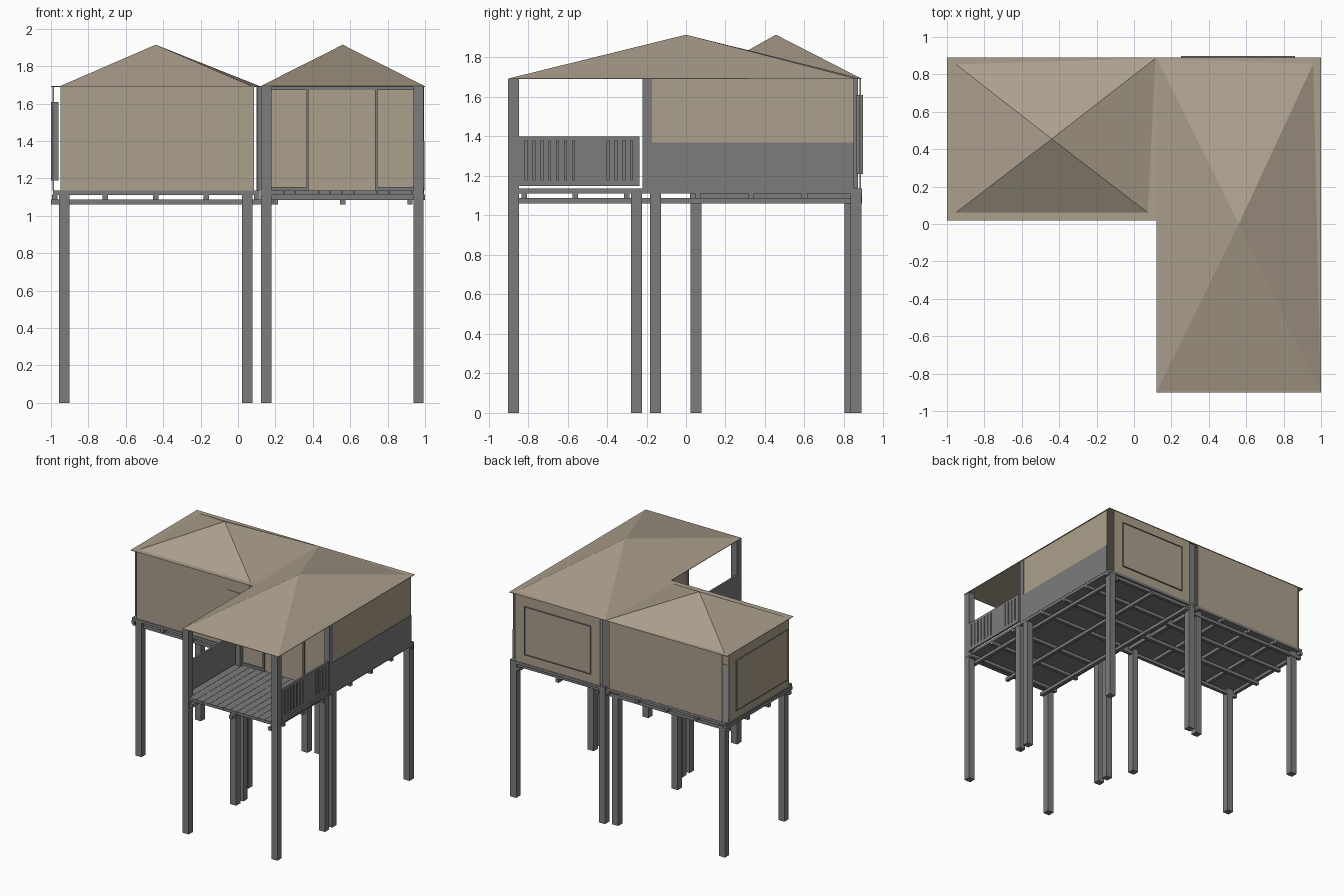
import bpy, bmesh

cube = bpy.data.objects.get("Cube")
if cube:
    bpy.data.objects.remove(cube, do_unlink=True)


def material(name, rgb):
    m = bpy.data.materials.new(name)
    m.use_nodes = True
    m.diffuse_color = (*rgb, 1)
    m.node_tree.nodes["Principled BSDF"].inputs["Base Color"].default_value = (*rgb, 1)
    return m


TAN = material("tan_boards", (0.415, 0.35, 0.265))
GREY = material("weathered_grey", (0.2, 0.2, 0.2))


def finish(bm, name, mat):
    bmesh.ops.recalc_face_normals(bm, faces=bm.faces)
    mesh = bpy.data.meshes.new(name)
    bm.to_mesh(mesh)
    bm.free()
    mesh.materials.append(mat)
    ob = bpy.data.objects.new(name, mesh)
    bpy.context.collection.objects.link(ob)
    return ob


def boxes(name, mat, spans):
    """One object of boxes, each given as (x0, x1), (y0, y1), (z0, z1)."""
    bm = bmesh.new()
    for span in spans:
        for v in bmesh.ops.create_cube(bm, size=1)["verts"]:
            v.co = [(a + b) / 2 + c * (b - a) for c, (a, b) in zip(v.co, span)]
    return finish(bm, name, mat)


def around(c, w):
    return (c - w / 2, c + w / 2)


def pyramid(name, corners, z, apex):
    bm = bmesh.new()
    base = [bm.verts.new((x, y, z)) for x, y in corners]
    top = bm.verts.new(apex)
    bm.faces.new(base)
    for i in range(4):
        bm.faces.new((base[i], base[(i + 1) % 4], top))
    return finish(bm, name, TAN)


def border(axis, plane, side, zs, t=0.006):
    """Four thin bars framing a panel on a wall facing the given axis."""
    parts = []
    for a, z in ((side, (zs[0], zs[0] + t)), (side, (zs[1] - t, zs[1])),
                 ((side[0], side[0] + t), zs), ((side[1] - t, side[1]), zs)):
        parts.append((plane, a, z) if axis == "x" else (a, plane, z))
    return parts


FLOOR, EAVE, PEAK = 1.135, 1.69, 1.915
W, T = 0.056, 0.008


def room(name, xs, ys, inner_x, inner_y):
    """Four thin walls that stop short of the open corners."""
    z = (FLOOR, EAVE)
    boxes(name, TAN, [((xs[0], xs[0] + T), inner_y, z), ((xs[1] - T, xs[1]), inner_y, z),
                      (inner_x, (ys[0], ys[0] + T), z), (inner_x, (ys[1] - T, ys[1]), z)])


# Stilts
low = [(x, y) for x in (-0.93, 0.05) for y in (0.05, 0.83)]
low += [(x, y) for x in (0.15, 0.965) for y in (-0.25, -0.155, 0.86)]
boxes("stilts", GREY, [(around(x, W), around(y, W), (0, 1.12)) for x, y in low])
boxes("porch_posts", GREY, [(around(x, W), around(-0.873, W), (0, EAVE)) for x in (0.15, 0.965)])

# Floors
boxes("left_floor", GREY, [((-0.99, 0.115), (0.022, 0.888), (1.112, FLOOR))])
boxes("right_floor", GREY, [((0.12, 0.995), (-0.2, 0.89), (1.112, FLOOR))])
planks, pw = 14, 0.875 / 14
boxes("porch_planks", GREY, [((0.12 + i * pw, 0.118 + (i + 1) * pw), (-0.9, -0.2), (1.118, FLOOR))
                             for i in range(planks)])
boxes("porch_underlay", GREY, [((0.12, 0.995), (-0.9, -0.2), (1.112, 1.12))])

# Beams and joists under the floors
J = 0.028
boxes("left_beams", GREY, [((-1, 0.21), around(y, J), (1.06, 1.087)) for y in (0.06, 0.33, 0.6, 0.85)])
boxes("left_joists", GREY, [(around(-0.98 + 0.27 * i, J), (0.02, 0.89), (1.086, 1.114)) for i in range(5)])
boxes("right_beams", GREY, [(around(x, J), (-0.9, 0.89), (1.06, 1.087)) for x in (0.2, 0.56, 0.92)])
boxes("right_joists", GREY, [((0.12, 1), around(y, J), (1.086, 1.114))
                             for y in (-0.82, -0.56, -0.3, 0.06, 0.33, 0.6, 0.86)])

# Rooms
room("left_room", (-0.992, 0.112), (0.028, 0.886), (-0.95, 0.085), (0.065, 0.85))
room("right_room", (0.126, 0.993), (-0.183, 0.886), (0.17, 0.95), (-0.175, 0.85))
boxes("side_skirting", GREY, [(xs, (-0.175, 0.85), (FLOOR, 1.37))
                              for xs in ((0.993, 0.997), (0.122, 0.126))])

# Corner posts and joint between the rooms
boxes("corner_posts", GREY, [(around(x, 0.045), (-0.22, -0.172), (FLOOR, EAVE)) for x in (0.15, 0.972)])
boxes("room_joint", GREY, [((0.1, 0.16), (0.075, 0.87), (FLOOR, EAVE))])

# Porch wall trim and door
boxes("porch_wall_trim", GREY, [
    ((0.17, 0.95), (-0.195, -0.183), (1.672, EAVE)),
    ((0.17, 0.37), (-0.195, -0.183), (FLOOR, 1.155)),
    ((0.74, 0.95), (-0.195, -0.183), (FLOOR, 1.155)),
    ((0.365, 0.378), (-0.198, -0.183), (FLOOR, 1.672)),
    ((0.732, 0.745), (-0.198, -0.183), (FLOOR, 1.672))])
boxes("porch_door", TAN, [((0.378, 0.732), (-0.188, -0.183), (FLOOR, 1.672))])

# Shutters on the outer walls
boxes("front_shutter", TAN, [((-0.11, 0.05), (0.023, 0.028), (1.18, 1.6))])
boxes("back_shutter", TAN, [((0.256, 0.854), (0.886, 0.891), (1.216, 1.604))])
boxes("left_shutter", TAN, [((-0.997, -0.992), (0.096, 0.754), (1.196, 1.604))])
boxes("back_shutter_frame", GREY, border("y", (0.86, 0.897), (0.25, 0.86), (1.21, 1.61)))
boxes("left_shutter_frame", GREY, border("x", (-1, -0.96), (0.09, 0.76), (1.19, 1.61)))

# Porch railings: one slotted between rails, the other solid
slots = [-0.81 + 0.04 * i for i in range(7)] + [-0.395 + 0.04 * i for i in range(4)]
edges = [-0.845] + [e for s in slots for e in (s - 0.005, s + 0.005)] + [-0.235]
rail = (0.982, 0.998)
parts = [(rail, (a, b), (1.18, 1.38)) for a, b in zip(edges[::2], edges[1::2])]
parts += [(rail, (-0.845, -0.235), z) for z in ((1.15, 1.18), (1.38, 1.4))]
boxes("left_railing", GREY, parts)
boxes("right_railing", GREY, [((0.124, 0.14), (-0.845, -0.235), (1.15, 1.4))])

# Roofs
boxes("left_eave", TAN, [((-1, 0.12), (0.02, 0.89), (EAVE, 1.694))])
pyramid("left_roof", ((-0.953, 0.06), (0.075, 0.06), (0.118, 0.888), (-0.953, 0.855)),
        1.693, (-0.44, 0.455, PEAK))
boxes("right_eave", TAN, [((0.12, 1), (-0.9, 0.89), (EAVE, 1.694))])
pyramid("right_roof", ((0.12, -0.9), (1, -0.9), (0.96, 0.86), (0.12, 0.89)),
        1.693, (0.56, 0, PEAK))
